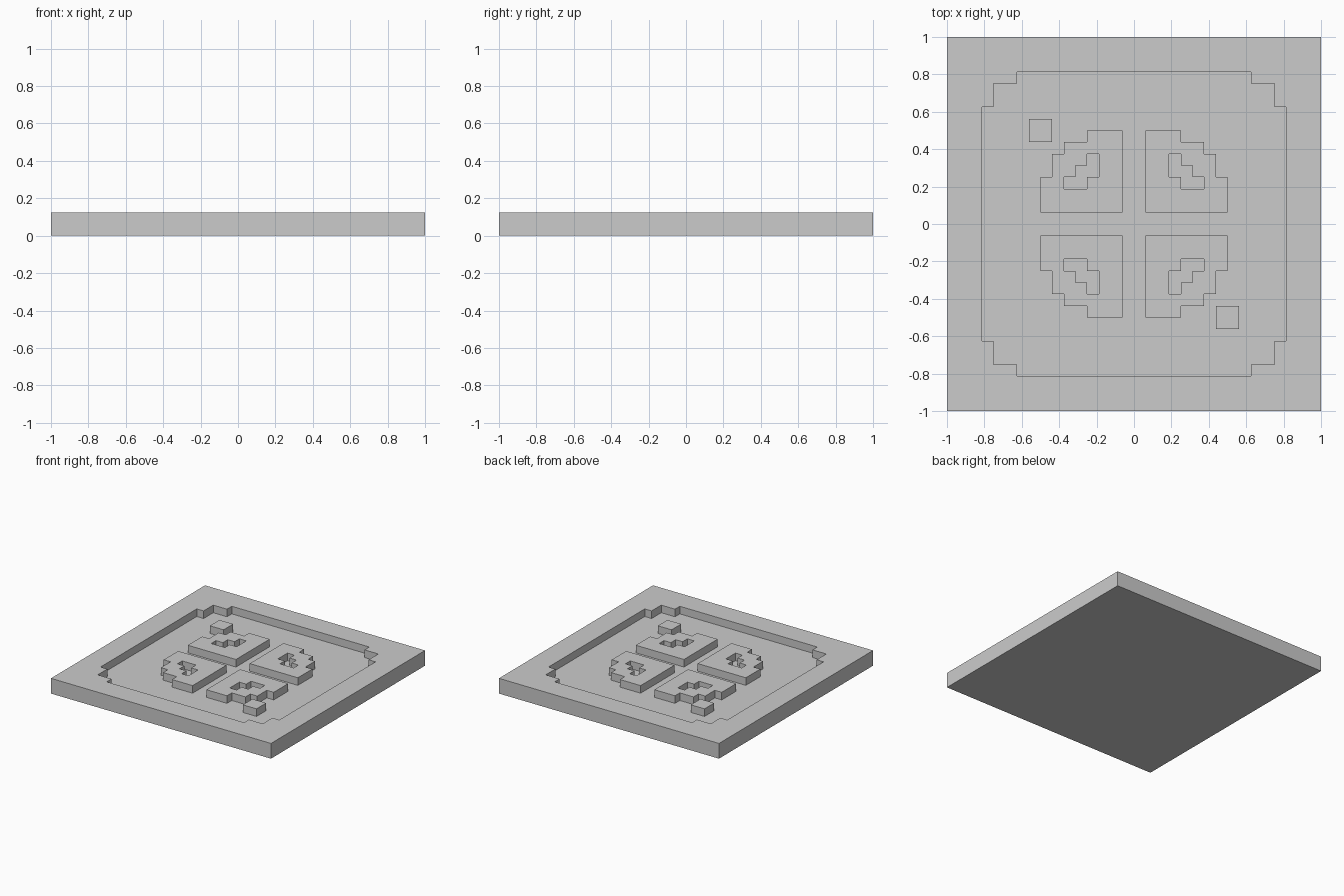
import bpy
import bmesh

U = 1 / 16          # grid step
FLOOR, TOP = U, 2 * U

cube = bpy.data.objects.get("Cube")
if cube:
    bpy.data.objects.remove(cube, do_unlink=True)

stone = bpy.data.materials.new("plain grey")
stone.use_nodes = True
GREY = (0.6, 0.6, 0.6, 1)
stone.diffuse_color = GREY
stone.node_tree.nodes["Principled BSDF"].inputs["Base Color"].default_value = GREY


def prism(name, outline, z0, z1):
    """Extrude an outline given in grid steps from z0 to z1."""
    bm = bmesh.new()
    base = bm.faces.new([bm.verts.new((x * U, y * U, z0)) for x, y in outline])
    moved = bmesh.ops.extrude_face_region(bm, geom=[base])["geom"]
    verts = [v for v in moved if isinstance(v, bmesh.types.BMVert)]
    bmesh.ops.translate(bm, verts=verts, vec=(0, 0, z1 - z0))
    if len([f for f in bm.faces]) == len(outline) + 1:
        bm.faces.new([v for v in bm.verts if v not in verts])
    bmesh.ops.recalc_face_normals(bm, faces=bm.faces)
    mesh = bpy.data.meshes.new(name)
    bm.to_mesh(mesh)
    bm.free()
    mesh.materials.append(stone)
    obj = bpy.data.objects.new(name, mesh)
    bpy.context.collection.objects.link(obj)
    return obj


def square(cx, cy, half):
    return [(cx - half, cy - half), (cx + half, cy - half),
            (cx + half, cy + half), (cx - half, cy + half)]


def apply(obj, mod):
    bpy.context.view_layer.objects.active = obj
    bpy.ops.object.modifier_apply(modifier=mod.name)


def cut(obj, outline, z0):
    """Cut an outline out of obj, down to z0."""
    cutter = prism("cutter", outline, z0, TOP + U)
    cutter.hide_render = True
    mod = obj.modifiers.new("cut", 'BOOLEAN')
    mod.operation = 'DIFFERENCE'
    mod.solver = 'EXACT'
    mod.object = cutter
    apply(obj, mod)
    bpy.data.objects.remove(cutter, do_unlink=True)


# Square plate with a step-cornered recess
plate = prism("plate", square(0, 0, 16), 0, TOP)
corner = [(13, 10), (12, 10), (12, 12), (10, 12), (10, 13)]
half = corner + [(-x, y) for x, y in reversed(corner)]
cut(plate, half + [(-x, -y) for x, y in half], FLOOR)

# Four raised stepped petals, each with a stepped hole, mirrored from one
petal = prism("petals", [(1, 1), (8, 1), (8, 4), (7, 4), (7, 6), (6, 6),
                         (6, 7), (4, 7), (4, 8), (1, 8)], FLOOR, TOP)
cut(petal, [(3, 6), (3, 4), (4, 4), (4, 3), (6, 3), (6, 4),
            (5, 4), (5, 5), (4, 5), (4, 6)], FLOOR - U)
mirror = petal.modifiers.new("mirror", 'MIRROR')
mirror.use_axis = (True, True, False)
mirror.use_mirror_merge = False
apply(petal, mirror)

# Two raised studs on opposite corners
for name, side in (("left_front_stud", 1), ("right_back_stud", -1)):
    prism(name, square(8 * side, -8 * side, 1), FLOOR, TOP)
